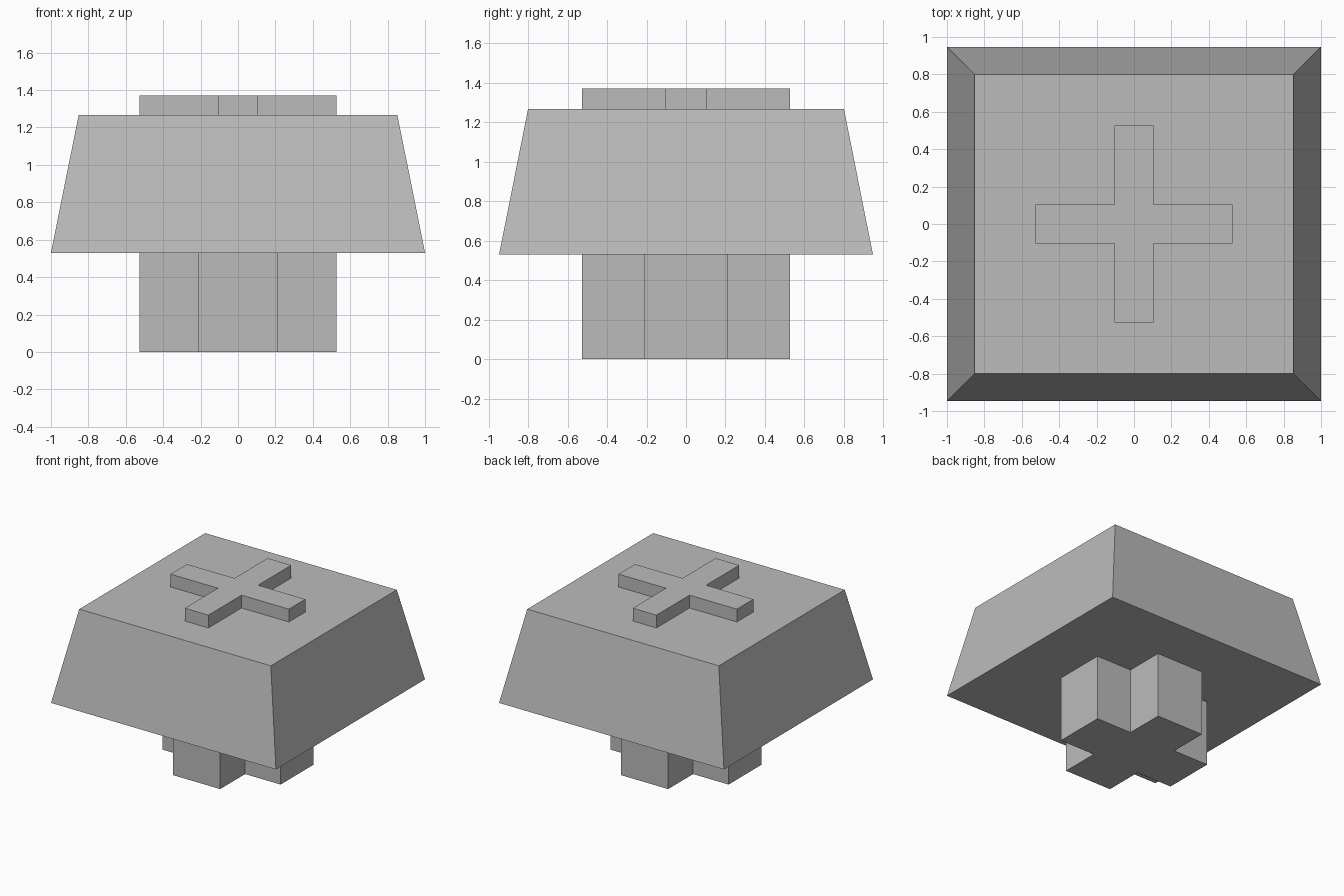
import bpy
import bmesh

if "Cube" in bpy.data.objects:
    bpy.data.objects.remove(bpy.data.objects["Cube"], do_unlink=True)

grey = bpy.data.materials.new("plain grey")
grey.use_nodes = True
grey.diffuse_color = (0.5, 0.5, 0.5, 1)
bsdf = next(n for n in grey.node_tree.nodes if n.type == "BSDF_PRINCIPLED")
bsdf.inputs["Base Color"].default_value = grey.diffuse_color

SKIRT_Z, TOP_Z, MARK_Z = 0.53, 1.267, 1.37
ARM = 0.526


def loft(name, lower, upper, z0, z1):
    """Closed solid between two outlines with matching points."""
    bm = bmesh.new()
    a = [bm.verts.new((x, y, z0)) for x, y in lower]
    b = [bm.verts.new((x, y, z1)) for x, y in upper]
    bm.faces.new(a[::-1])
    bm.faces.new(b)
    for i in range(len(a)):
        j = (i + 1) % len(a)
        bm.faces.new((a[i], a[j], b[j], b[i]))
    mesh = bpy.data.meshes.new(name)
    bm.to_mesh(mesh)
    bm.free()
    mesh.materials.append(grey)
    obj = bpy.data.objects.new(name, mesh)
    bpy.context.scene.collection.objects.link(obj)
    return obj


def rectangle(x, y):
    return [(-x, -y), (x, -y), (x, y), (-x, y)]


def cross(reach, half):
    """Plus-shaped outline: one arm turned through four quarters."""
    points = []
    arm = [(half, -half), (reach, -half), (reach, half)]
    for _ in range(4):
        points += arm
        arm = [(-y, x) for x, y in arm]
    return points


# Stem under the cap
stem = cross(ARM, 0.21)
loft("stem", stem, stem, 0, SKIRT_Z)

# Tapered cap
loft("cap", rectangle(1, 0.947), rectangle(0.852, 0.8), SKIRT_Z, TOP_Z)

# Raised plus on the top
plus = cross(ARM, 0.105)
loft("raised_plus", plus, plus, TOP_Z, MARK_Z)
